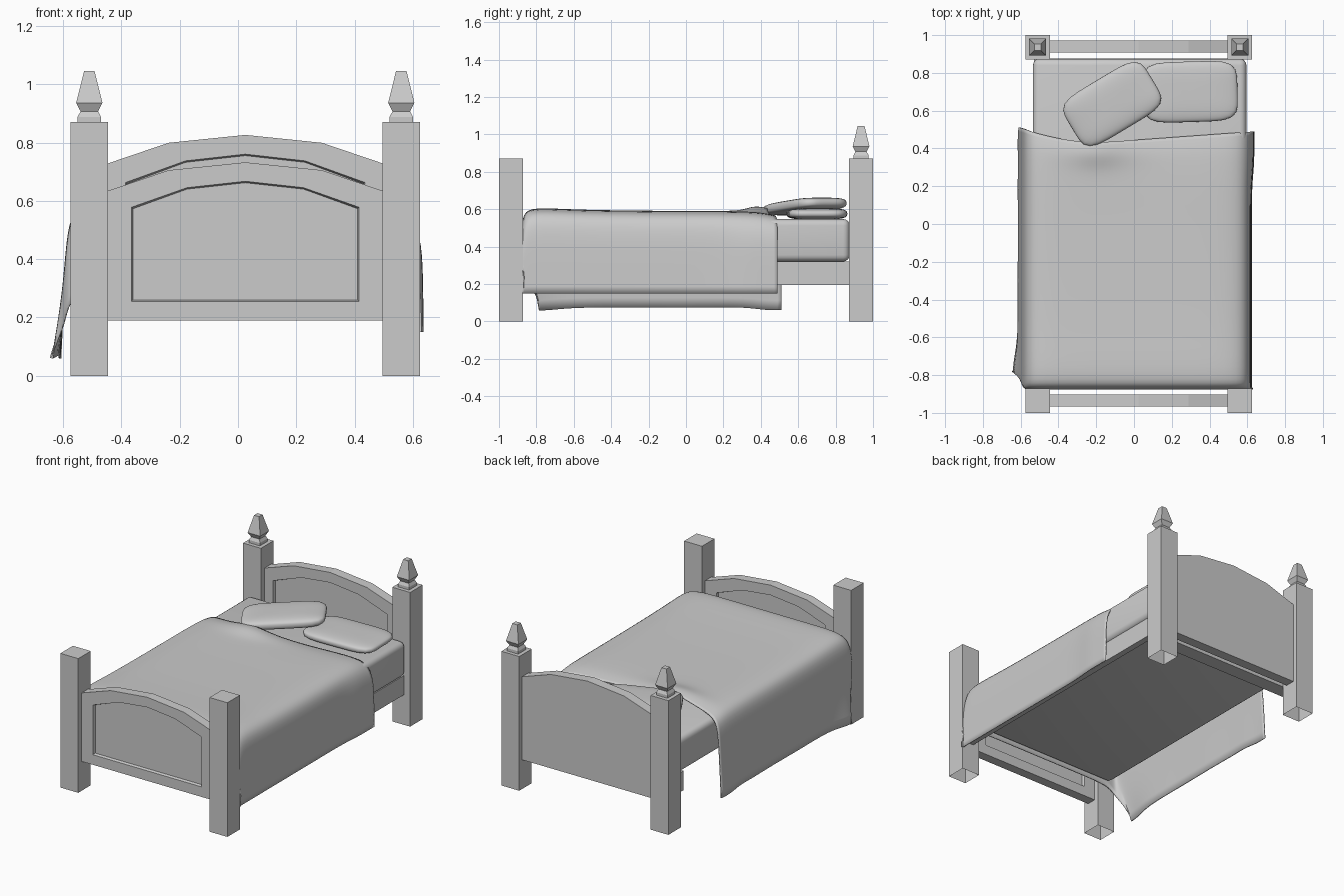
import bpy, bmesh, math

if "Cube" in bpy.data.objects:
    bpy.data.objects.remove(bpy.data.objects["Cube"])

CX = 0.025           # centre line of the bed frame
POST = 0.064         # half width of a post


def finish(name, bm, smooth=None):
    bmesh.ops.recalc_face_normals(bm, faces=bm.faces)
    me = bpy.data.meshes.new(name)
    bm.to_mesh(me)
    bm.free()
    ob = bpy.data.objects.new(name, me)
    bpy.context.collection.objects.link(ob)
    if smooth:
        bpy.context.view_layer.objects.active = ob
        ob.select_set(True)
        bpy.ops.object.shade_smooth_by_angle(angle=math.radians(smooth))
        ob.select_set(False)
    return ob


def loft(name, loops, cap_start=True, cap_end=True):
    """Bridge closed loops of equal vertex count and cap the ends."""
    bm = bmesh.new()
    rings = [[bm.verts.new(p) for p in loop] for loop in loops]
    for a, b in zip(rings, rings[1:]):
        for i in range(len(a)):
            j = (i + 1) % len(a)
            bm.faces.new((a[i], a[j], b[j], b[i]))
    if cap_start:
        bm.faces.new(rings[0])
    if cap_end:
        bm.faces.new(rings[-1])
    return finish(name, bm)


def square(x, y, h, z):
    return [(x - h, y - h, z), (x + h, y - h, z), (x + h, y + h, z), (x - h, y + h, z)]


def box(name, x0, x1, y0, y1, z0, z1):
    return loft(name, [[(x0, y0, z), (x1, y0, z), (x1, y1, z), (x0, y1, z)] for z in (z0, z1)])


# Posts (open underneath) and the finials on the head posts
finial = [(0.04, 0.87), (0.04, 0.888), (0.03, 0.907), (0.045, 0.936), (0.018, 1.045)]
for side, sx in (("left", -1), ("right", 1)):
    x = CX + sx * 0.535
    for end, sy in (("foot", -1), ("head", 1)):
        y = sy * (1 - POST)
        loft(f"{end}_post_{side}", [square(x, y, POST, z) for z in (0, 0.87)], cap_start=False)
    loft(f"finial_{side}", [square(x, 1 - POST, h, z) for h, z in finial])


# Arched boards with recessed panels
def arch(y, hw, z0, shoulder_x, z_side, z_shoulder, z_top, inset=0.0):
    hw, z0 = hw - inset, z0 + inset
    tops = [(hw, z_side), (shoulder_x, z_shoulder), (0, z_top), (-shoulder_x, z_shoulder), (-hw, z_side)]
    pts = [(-hw, z0), (hw, z0)] + [(x, z - inset) for x, z in tops]
    return [(CX + x, y, z) for x, z in pts]


def board(name, y0, y1, outer, inner, both_sides):
    depth = 0.018
    loops = [arch(y0 + depth, *inner, inset=0.005), arch(y0, *inner), arch(y0, *outer), arch(y1, *outer)]
    if both_sides:
        loops += [arch(y1, *inner), arch(y1 - depth, *inner, inset=0.005)]
    loft(name, loops)


board("footboard", -0.965, -0.903, (0.475, 0.19, 0.263, 0.633, 0.705, 0.732),
      (0.39, 0.255, 0.2, 0.578, 0.645, 0.667), True)
board("headboard", 0.908, 0.972, (0.475, 0.19, 0.263, 0.727, 0.799, 0.826),
      (0.41, 0.255, 0.205, 0.663, 0.737, 0.76), False)

# Side rail, head rail and mattress
box("side_rail", 0.54, 0.58, -0.9, 0.9, 0.195, 0.32)
box("head_rail", -0.53, 0.54, 0.78, 0.875, 0.195, 0.32)
mattress = box("mattress", -0.535, 0.595, -0.87, 0.875, 0.32, 0.547)
bev = mattress.modifiers.new("round", "BEVEL")
bev.width, bev.segments = 0.035, 4
mattress.data.shade_smooth()


# Pillows: a sphere squared off into a cushion
def pillow(name, loc, half, rot):
    bm = bmesh.new()
    bmesh.ops.create_uvsphere(bm, u_segments=40, v_segments=20, radius=1)
    for v in bm.verts:
        x, y, z = v.co
        r = math.hypot(x, y)
        if r > 1e-4:
            k = r ** 0.6 / (abs(x) ** 5 + abs(y) ** 5) ** 0.2
            x, y = x * k, y * k
        z = math.copysign(abs(z) ** 0.65, z)
        v.co = (x * half[0], y * half[1], z * half[2])
    ob = finish(name, bm, 60)
    ob.location, ob.rotation_euler = loc, rot


pillow("flat_pillow", (0.298, 0.70, 0.575), (0.25, 0.16, 0.031), (0, 0, 0.03))
pillow("tilted_pillow", (-0.115, 0.635, 0.614), (0.25, 0.15, 0.036),
       (0, math.radians(-5), math.radians(31)))

# Blanket: cross-section swept from the foot end to a wavy top edge
section = [(-0.612, 0.06), (-0.602, 0.28), (-0.589, 0.46), (-0.57, 0.55), (-0.51, 0.588),
           (-0.35, 0.59), (-0.2, 0.59), (-0.05, 0.59), (0.15, 0.59), (0.35, 0.59),
           (0.53, 0.588), (0.6, 0.55), (0.619, 0.46), (0.622, 0.3), (0.624, 0.15)]
rows = [(-0.868, 0.3), (-0.88, 0.48), (-0.872, 0.58), (-0.82, 0.61), (-0.6, 0.597), (-0.3, 0.592),
        (0, 0.59), (0.2, 0.59), (0.3, 0.588), (0.38, 0.584), (0.45, 0.568)]
bm = bmesh.new()
grid = []
last = len(section) - 1
for r, (y0, top) in enumerate(rows):
    line = []
    for i, (x, z) in enumerate(section):
        low = 0.06 if x < 0 else 0.15
        y = y0
        edge = 0.43 + (0.08 * min(1, ((x + 0.2) / 0.4) ** 2) if x < -0.2 else 0.06 * (x + 0.2) / 0.83)
        if y > 0.2:
            y = 0.2 + (y - 0.2) * (edge - 0.2) / 0.25
        z = low + (z - low) * (top - low) / (0.59 - low)
        if 3 < i < 11:      # bump where the pillow lies beneath
            z += 0.06 * math.exp(-((x + 0.2) / 0.13) ** 2 - ((y - 0.4) / 0.07) ** 2)
        if i < 2:           # loose lower corner of the long side
            y += (0.09, 0.06)[i] if r < 4 else 0
        if i == 0:
            x -= 0.028 if r < 4 else 0.006 * (r % 2)
            z += 0.015 if 3 < r < 9 else 0
        if i > last - 3 and r > 7:
            x += 0.013
        if r < 2 and 2 < i < 12:
            x = CX + (x - CX) * 0.95
        line.append(bm.verts.new((x, y, z)))
    grid.append(line)
for a, b in zip(grid, grid[1:]):
    for i in range(last):
        bm.faces.new((a[i], a[i + 1], b[i + 1], b[i]))
blanket = finish("blanket", bm)
if blanket.data.polygons[6 + last * 6].normal.z < 0:
    blanket.data.flip_normals()
blanket.data.shade_smooth()
sub = blanket.modifiers.new("smooth", "SUBSURF")
sub.levels = sub.render_levels = 2
sub.boundary_smooth = "PRESERVE_CORNERS"
sol = blanket.modifiers.new("cloth", "SOLIDIFY")
sol.thickness, sol.offset = 0.006, -1
